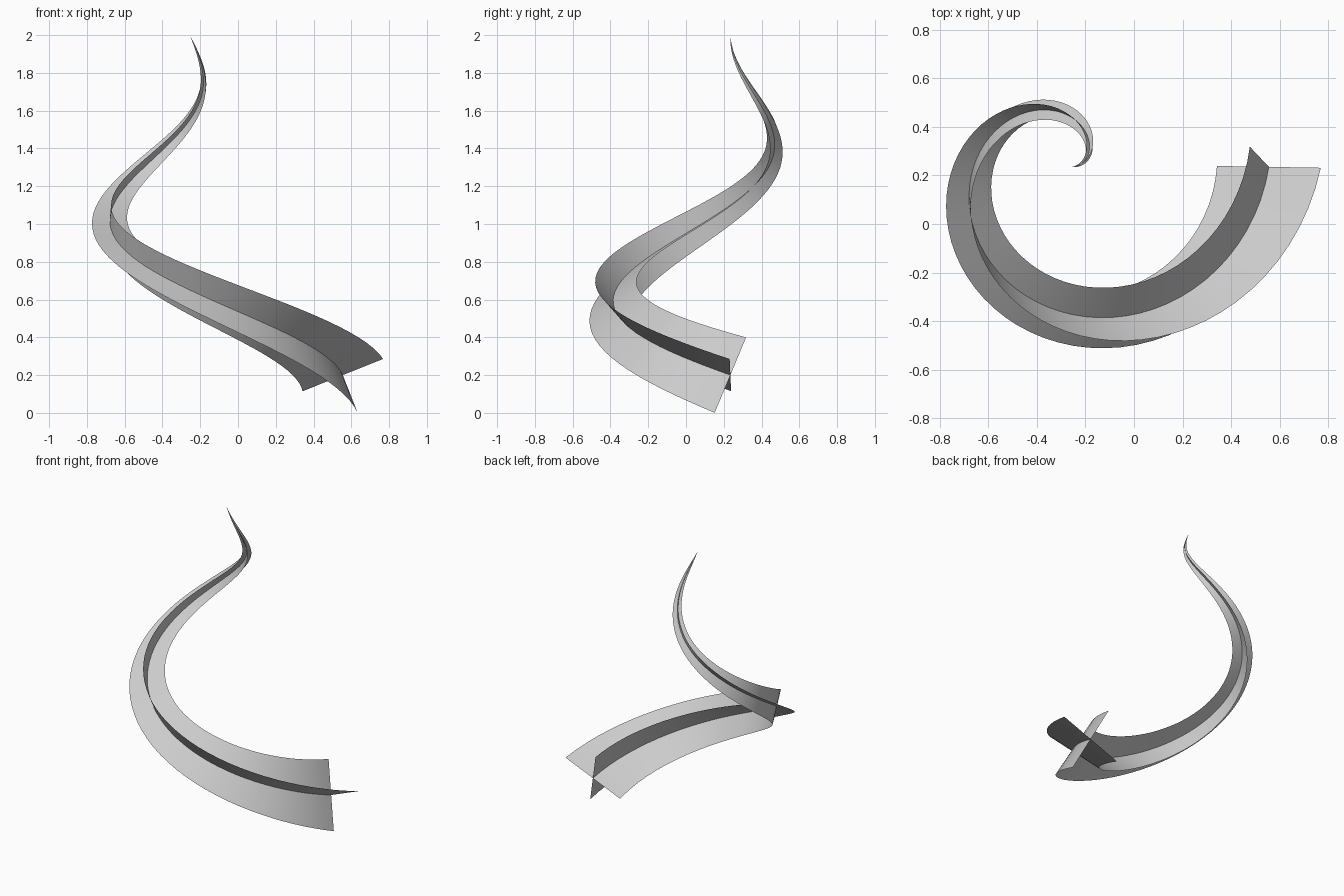
import bpy, bmesh
from math import cos, sin, tau
from mathutils import Vector

if "Cube" in bpy.data.objects:
    bpy.data.objects.remove(bpy.data.objects["Cube"])

STEPS = 72
HALF_WIDTH = 0.23
APEX = Vector((-0.255, 0.235, 2.0))


# Conical spiral: one clockwise turn climbing to the apex
def spine(u):
    r = 0.81 * (1 - u)
    a = -tau * u
    return Vector((APEX.x + r * cos(a), APEX.y + r * sin(a), 0.2 + 1.8 * u))


points = [spine(i / STEPS) for i in range(STEPS + 1)]
tangents = [(spine(i / STEPS + 1e-4) - spine(i / STEPS - 1e-4)).normalized()
            for i in range(STEPS + 1)]

# Half width shrinks to zero along the length of the path
lengths = [0.0]
for p, q in zip(points, points[1:]):
    lengths.append(lengths[-1] + (q - p).length)
widths = [HALF_WIDTH * (1 - s / lengths[-1]) for s in lengths]

# Minimum-twist frames carried along the path
side = Vector((0.21, -0.018, 0.09))
side = (side - tangents[0] * side.dot(tangents[0])).normalized()
sides = [side]
for t0, t1 in zip(tangents, tangents[1:]):
    side = t0.rotation_difference(t1) @ side
    side = (side - t1 * side.dot(t1)).normalized()
    sides.append(side)
uprights = [a.cross(t) * -1 for a, t in zip(sides, tangents)]


def ribbon(name, directions):
    bm = bmesh.new()
    rows = [[bm.verts.new(p + d * w * k) for k in (-1, 0, 1)]
            for p, d, w in zip(points[:-1], directions, widths)]
    tip = bm.verts.new(points[-1])
    for a, b in zip(rows, rows[1:]):
        for k in range(2):
            bm.faces.new((a[k], a[k + 1], b[k + 1], b[k]))
    for k in range(2):
        bm.faces.new((rows[-1][k], rows[-1][k + 1], tip))
    for f in bm.faces:
        f.smooth = True
    mesh = bpy.data.meshes.new(name)
    bm.to_mesh(mesh)
    bm.free()
    obj = bpy.data.objects.new(name, mesh)
    bpy.context.collection.objects.link(obj)


# Two tapered ribbons crossing along the spiral
ribbon("flat_ribbon", sides)
ribbon("upright_ribbon", uprights)
